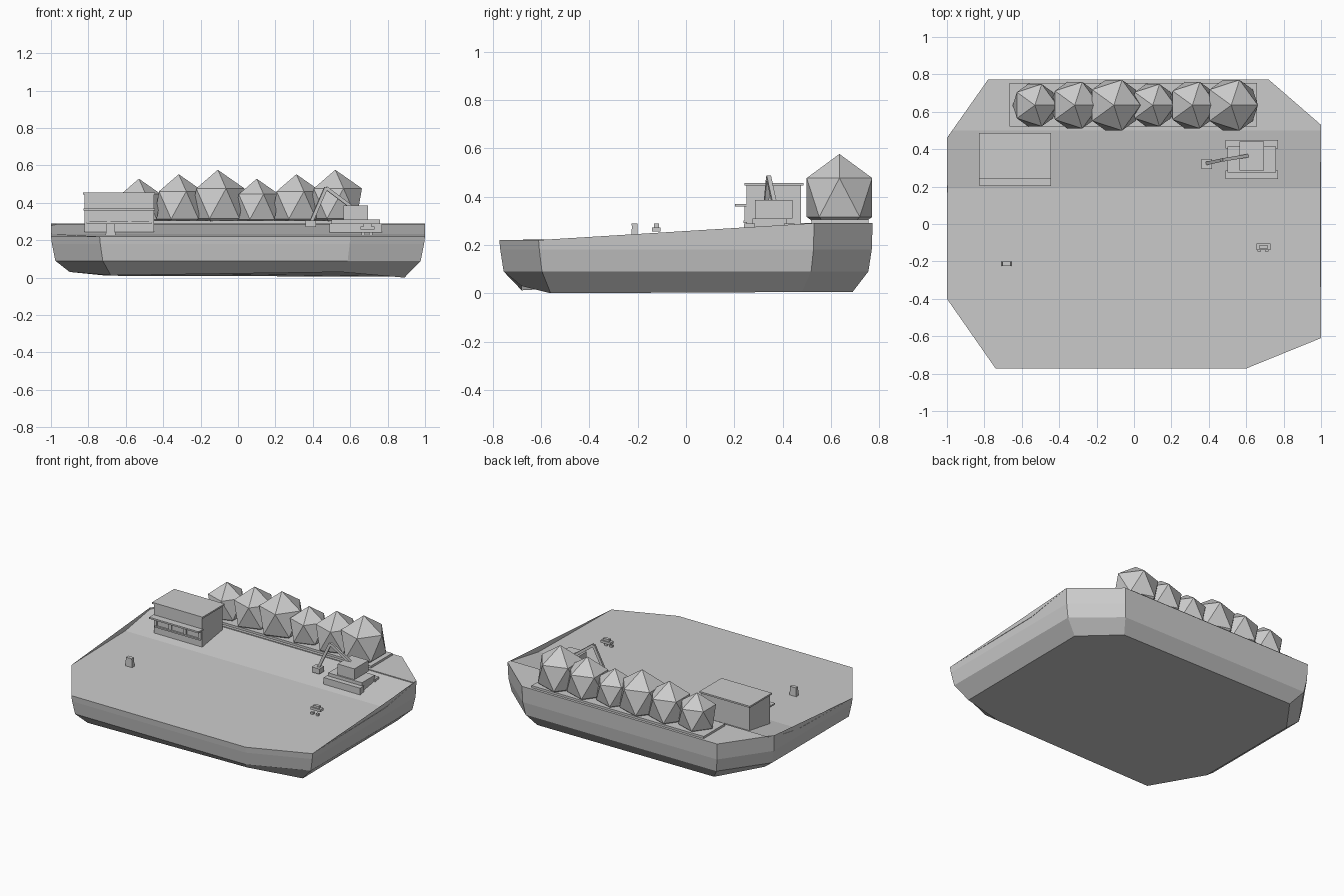
import bpy, bmesh
from mathutils import Vector

if "Cube" in bpy.data.objects:
    bpy.data.objects.remove(bpy.data.objects["Cube"])


def mesh_object(name, verts, faces):
    me = bpy.data.meshes.new(name)
    me.from_pydata(verts, [], faces)
    ob = bpy.data.objects.new(name, me)
    bpy.context.collection.objects.link(ob)
    bm = bmesh.new()
    bm.from_mesh(me)
    bmesh.ops.remove_doubles(bm, verts=bm.verts, dist=0.0005)
    bm.to_mesh(me)
    bm.free()
    return ob


def box(name, x, y, z, taper=1.0):
    """Box from (min, max) ranges; the top can be tapered."""
    cx, cy = sum(x) / 2, sum(y) / 2
    v = []
    for k, s in ((0, 1.0), (1, taper)):
        for i, j in ((0, 0), (1, 0), (1, 1), (0, 1)):
            v.append((cx + (x[i] - cx) * s, cy + (y[j] - cy) * s, z[k]))
    f = [(3, 2, 1, 0), (4, 5, 6, 7)]
    f += [(i, (i + 1) % 4, (i + 1) % 4 + 4, i + 4) for i in range(4)]
    return mesh_object(name, v, f)


def beam(name, a, b, w):
    """Square bar between two points."""
    a, b = Vector(a), Vector(b)
    bpy.ops.mesh.primitive_cube_add(size=1, location=(a + b) / 2)
    ob = bpy.context.object
    ob.name = name
    ob.scale = (w, w, (b - a).length)
    ob.rotation_euler = (b - a).to_track_quat('Z', 'Y').to_euler()
    return ob


# Island base: tapered eight-sided shell, rim rising toward the back
outline = [(-1, -.40), (-.74, -.7725), (.60, -.7725), (1, -.61),
           (1, .53), (.72, .7725), (-.78, .7725), (-1, .46)]
bottom = [(-.90, -.36, .03), (-.68, -.68, .012), (.55, -.68, .03), (.89, -.56, 0),
          (.89, .48, .005), (.66, .69, .006), (-.70, .69, .01), (-.90, .42, .03)]
top = [(x, y, .22 if y < 0 else .29) for x, y in outline]
rings = [bottom,
         [(x * .977, y * .977, .09) for x, y in outline],
         [(x * .995, y * .995, .18) for x, y in outline], top]
verts = [p for r in rings for p in r]
faces = [tuple(reversed(range(8)))]
for r in range(3):
    for i in range(8):
        j = (i + 1) % 8
        faces.append((r * 8 + i, r * 8 + j, r * 8 + 8 + j, r * 8 + 8 + i))
mesh_object("island_base", verts, faces)

# Ground: low yard, bank and raised terrace
yl, yh, zl, zh = .19, .50, .233, .284
mesh_object("ground",
            top[:4] + [(1, yl, zl), (-1, yl, zl),
                       (1, yh, zh), (-.972, yh, zh), (-1, .46, .278),
                       (1, yh, .29), (-.972, yh, .29)] + top[4:7],
            [(0, 1, 2, 3, 4, 5), (5, 4, 6, 7, 8), (7, 6, 9, 10),
             (10, 9, 11, 12, 13)])

# Row of faceted trees in a planting bed
box("planting_bed", (-.665, .657), (.52, .755), (.285, .305))
for i, x in enumerate((-.53, -.317, -.108, .10, .312, .52)):
    r = (.15, .165, .18)[i % 3]
    bpy.ops.mesh.primitive_ico_sphere_add(subdivisions=1, radius=1,
                                          location=(x, .635, .29 + r * .59))
    bpy.context.object.name = f"tree_{i + 1}"
    bpy.context.object.scale = (r * .885, r * .885, r)

# Kiosk building with roof, awning and front posts
box("kiosk_body", (-.82, -.45), (.25, .475), (.225, .447))
box("kiosk_roof", (-.83, -.443), (.243, .486), (.445, .456))
box("kiosk_awning", (-.825, -.445), (.203, .255), (.358, .369))
box("kiosk_counter", (-.81, -.46), (.238, .252), (.29, .30))
for i in range(4):
    x = -.81 + i * .1133
    box(f"kiosk_post_{i + 1}", (x - .005, x + .015), (.242, .252), (.295, .36))

# Excavator: tracks, chassis, cab, folded arm and bucket
for n, y in (("front", (.24, .285)), ("back", (.405, .45))):
    box(f"track_{n}", (.49, .77), y, (.235, .288))
box("excavator_chassis", (.50, .76), (.275, .415), (.25, .31))
box("excavator_cab", (.565, .695), (.285, .44), (.31, .385))
knee = (.47, .342, .48)
beam("boom", (.61, .365, .375), knee, .018)
beam("stick", knee, (.392, .325, .30), .018)
box("bucket", (.36, .418), (.295, .347), (.27, .306))

# Cart with tray, inner rim and two small wheels
box("cart_tray", (.655, .73), (-.14, -.105), (.256, .273))
box("cart_load", (.67, .715), (-.133, -.112), (.273, .288))
for i, x in enumerate((.67, .71)):
    box(f"cart_wheel_{i + 1}", (x - .009, x + .009), (-.148, -.132), (.228, .243))

# Small standing bin
box("bin", (-.708, -.655), (-.226, -.199), (.222, .282), .85)
box("bin_lid", (-.704, -.659), (-.225, -.2), (.28, .288))
